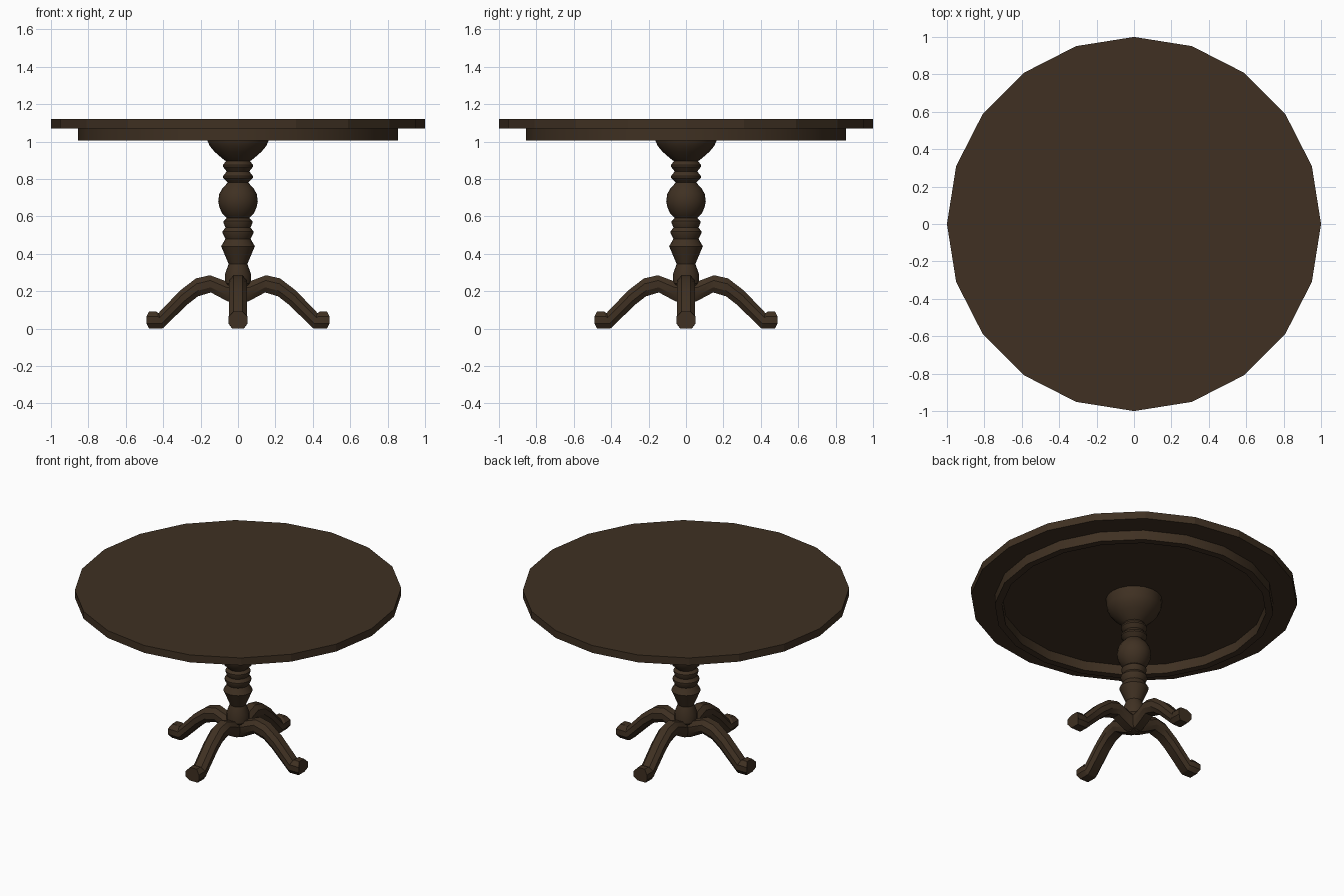
import bpy, bmesh, math

if "Cube" in bpy.data.objects:
    bpy.data.objects.remove(bpy.data.objects["Cube"])

wood = bpy.data.materials.new("dark_wood")
wood.diffuse_color = (0.05, 0.03, 0.016, 1)
wood.use_nodes = True
wood.node_tree.nodes["Principled BSDF"].inputs["Base Color"].default_value = wood.diffuse_color


def finish(name, bm, angle):
    bmesh.ops.recalc_face_normals(bm, faces=bm.faces)
    me = bpy.data.meshes.new(name)
    bm.to_mesh(me)
    bm.free()
    ob = bpy.data.objects.new(name, me)
    bpy.context.collection.objects.link(ob)
    me.materials.append(wood)
    bpy.ops.object.select_all(action='DESELECT')
    bpy.context.view_layer.objects.active = ob
    ob.select_set(True)
    bpy.ops.object.shade_smooth_by_angle(angle=math.radians(angle))
    return ob


def loft(name, rings, closed=False, angle=30):
    """Skin a list of vertex rings; closed joins last to first, else ends are capped."""
    bm = bmesh.new()
    rows = [[bm.verts.new(p) for p in r] for r in rings]
    n = len(rows[0])
    pairs = list(zip(rows, rows[1:]))
    if closed:
        pairs.append((rows[-1], rows[0]))
    else:
        bm.faces.new(rows[0])
        bm.faces.new(rows[-1])
    for a, b in pairs:
        for i in range(n):
            j = (i + 1) % n
            bm.faces.new((a[i], a[j], b[j], b[i]))
    return finish(name, bm, angle)


def turned(name, profile, sides=20, closed=False, angle=30):
    step = 2 * math.pi / sides
    rings = [[(r * math.cos(i * step), r * math.sin(i * step), z) for i in range(sides)]
             for r, z in profile]
    return loft(name, rings, closed, angle)


# Top board and hollow apron ring
turned("table_top", [(1, 1.07), (1, 1.12)], angle=10)
turned("apron", [(0.855, 1.07), (0.855, 1.005), (0.81, 1.005), (0.81, 1.07)], closed=True)

# Turned pedestal column (radius, height)
turned("column", [
    (0.04, 0.20), (0.07, 0.24), (0.07, 0.29), (0.052, 0.34), (0.05, 0.345), (0.09, 0.44),
    (0.067, 0.48), (0.082, 0.51), (0.082, 0.52), (0.067, 0.54), (0.077, 0.565), (0.077, 0.575),
    (0.06, 0.59), (0.085, 0.615), (0.10, 0.65), (0.106, 0.68), (0.10, 0.72), (0.083, 0.75),
    (0.055, 0.78), (0.08, 0.805), (0.08, 0.815), (0.06, 0.84), (0.08, 0.865), (0.08, 0.875),
    (0.065, 0.895), (0.085, 0.91), (0.125, 0.945), (0.15, 0.975), (0.167, 1.01), (0.172, 1.07)],
    angle=35)

# Curved legs: (top r, top z, bottom r, bottom z, half width, end bulge)
stations = [
    (0.00, 0.24, 0.00, 0.13, 0.045, 0),
    (0.07, 0.255, 0.055, 0.145, 0.045, 0),
    (0.15, 0.285, 0.145, 0.193, 0.048, 0),
    (0.225, 0.268, 0.215, 0.172, 0.048, 0),
    (0.31, 0.203, 0.275, 0.125, 0.047, 0),
    (0.425, 0.083, 0.40, 0.003, 0.047, 0),
    (0.44, 0.092, 0.41, 0.0, 0.052, 0),
    (0.476, 0.09, 0.475, 0.0, 0.050, 0.014)]
# Octagonal section: (side factor, height fraction)
section = [(0.5, 1), (1, 0.7), (1, 0.3), (0.6, 0), (-0.6, 0), (-1, 0.3), (-1, 0.7), (-0.5, 1)]
for k, side in enumerate(("right", "back", "left", "front")):
    c, s = math.cos(k * math.pi / 2), math.sin(k * math.pi / 2)
    rings = []
    for tr, tz, br, bz, w, bulge in stations:
        ring = []
        for u, f in section:
            r = br + (tr - br) * f + (bulge if 0 < f < 1 else 0)
            ring.append((r * c - u * w * s, r * s + u * w * c, bz + (tz - bz) * f))
        rings.append(ring)
    loft(side + "_leg", rings, angle=30)
